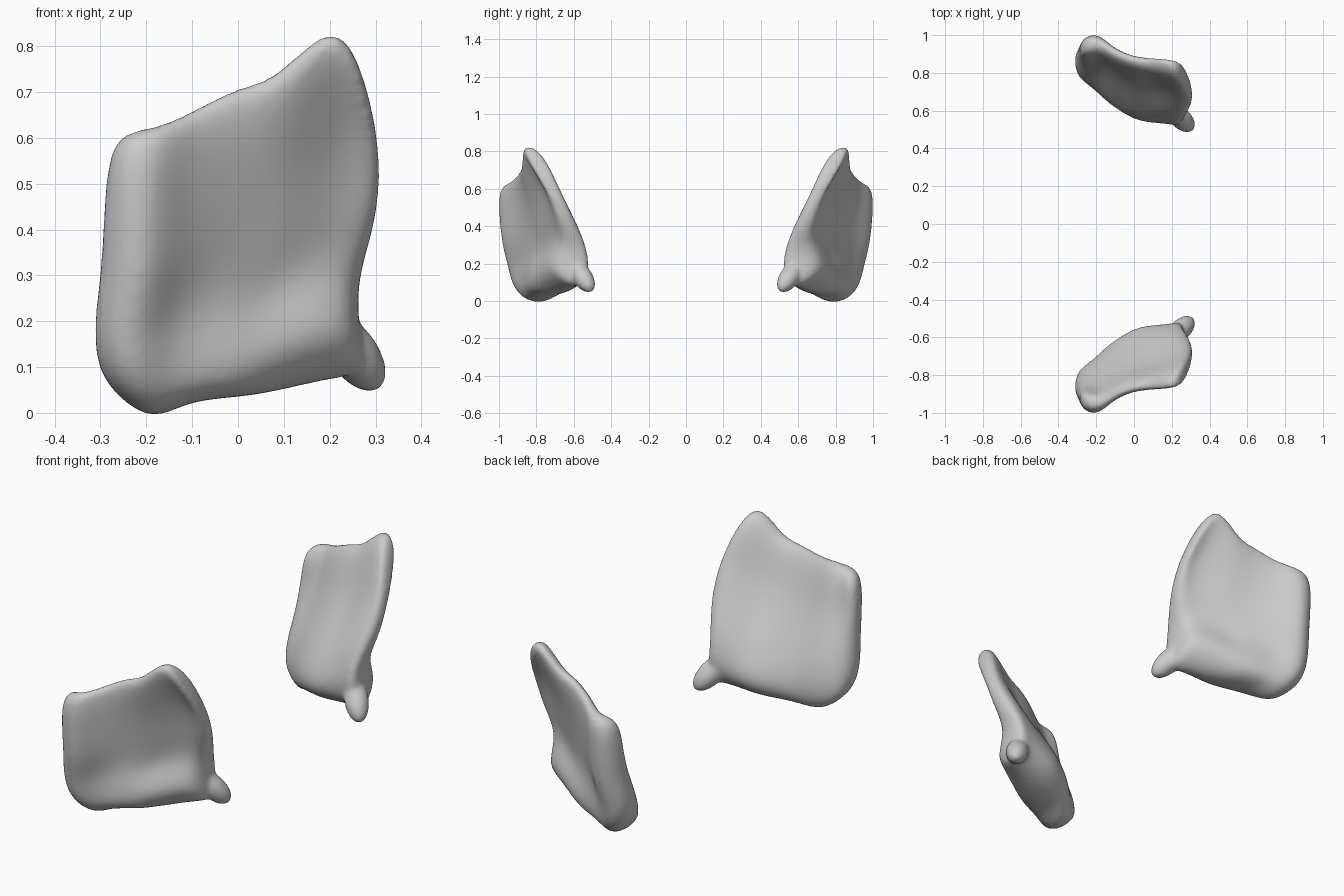
import bpy, bmesh, math
from mathutils import Vector, Matrix

if "Cube" in bpy.data.objects:
    bpy.data.objects.remove(bpy.data.objects["Cube"])

# Slab layout: columns run left to right, rows run bottom to top
ROWS = [0, .12, .3, .5, .75, 1]
COLS = [0, .14, .3, .5, .67, .88, 1]
LEFT = [-.272, -.296, -.298, -.287, -.279, -.262]
RIGHT = [.262, .258, .257, .287, .298, .267]
BOTTOM = [.055, .005, .03, .045, .06, .085, .10]
TOP = [.578, .60, .635, .684, .718, .80, .735]
OUTER = [(.85, .89, .92, .94, .96, .97),
         (.84, .92, .95, .98, .995, .985),
         (.83, .88, .89, .91, .925, .93),
         (.79, .84, .83, .83, .86, .89),
         (.73, .80, .77, .78, .82, .88),
         (.66, .74, .71, .72, .77, .87),
         (.62, .67, .65, .68, .74, .83)]
INNER = [(.78, .79, .82, .85, .88, .90),
         (.75, .72, .74, .79, .86, .91),
         (.69, .64, .67, .73, .81, .87),
         (.65, .57, .60, .67, .76, .83),
         (.62, .54, .57, .64, .74, .81),
         (.58, .53, .55, .605, .70, .79),
         (.56, .54, .55, .605, .675, .76)]


def point(c, r, table):
    x = LEFT[r] + (RIGHT[r] - LEFT[r]) * COLS[c]
    z = BOTTOM[c] + (TOP[c] - BOTTOM[c]) * ROWS[r]
    return Vector((x, -table[c][r], z))


def limit(v):
    # where a cage point ends up once subdivided
    n = len(v.link_edges)
    e = sum((k.other_vert(v).co for k in v.link_edges), Vector())
    f = sum((p.co for q in v.link_faces for p in q.verts
             if p != v and not any(k.other_vert(v) == p for k in v.link_edges)), Vector())
    return (n * n * v.co + 4 * e + f) / (n * (n + 5))


# Outer and inner skins joined around the rim
bm = bmesh.new()
nc, nr = len(COLS), len(ROWS)
out = [[bm.verts.new(point(c, r, OUTER)) for r in range(nr)] for c in range(nc)]
inn = [[bm.verts.new(point(c, r, INNER)) for r in range(nr)] for c in range(nc)]
for c in range(nc - 1):
    for r in range(nr - 1):
        for g in (out, inn):
            bm.faces.new((g[c][r], g[c + 1][r], g[c + 1][r + 1], g[c][r + 1]))
rim = ([(c, 0) for c in range(nc)] + [(nc - 1, r) for r in range(1, nr)]
       + [(c, nr - 1) for c in range(nc - 2, -1, -1)] + [(0, r) for r in range(nr - 2, 0, -1)])
for (a, b), (c, d) in zip(rim, rim[1:] + rim[:1]):
    bm.faces.new((out[a][b], out[c][d], inn[c][d], inn[a][b]))
bmesh.ops.recalc_face_normals(bm, faces=bm.faces)

# Push the cage out so the rounded slab keeps its size
goal = {v: v.co.copy() for v in bm.verts}
for _ in range(4):
    step = {v: (goal[v] - limit(v)) * .8 for v in bm.verts}
    for v in bm.verts:
        v.co += step[v]

# Small spur at the lower inner corner
a, b = Vector((.195, -.61, .21)), Vector((.307, -.502, .053))
turn = (b - a).to_track_quat('Z', 'Y').to_matrix().to_4x4()
size = Matrix.Diagonal((.058, .058, (b - a).length / 2, 1))
bmesh.ops.create_uvsphere(bm, u_segments=12, v_segments=8, radius=1,
                          matrix=Matrix.Translation((a + b) / 2) @ turn @ size)

mesh = bpy.data.meshes.new("shoulder_plates")
bm.to_mesh(mesh)
bm.free()
plate = bpy.data.objects.new("shoulder_plates", mesh)
bpy.context.collection.objects.link(plate)

# Round, fuse the spur, soften, then mirror to the far side
sub = plate.modifiers.new("round", 'SUBSURF')
sub.levels = sub.render_levels = 3
fuse = plate.modifiers.new("fuse", 'REMESH')
fuse.mode = 'VOXEL'
fuse.voxel_size = .011
fuse.use_smooth_shade = True
soft = plate.modifiers.new("soften", 'SMOOTH')
soft.factor, soft.iterations = .5, 6
mir = plate.modifiers.new("mirror", 'MIRROR')
mir.use_axis = (False, True, False)
mir.use_mirror_merge = False
